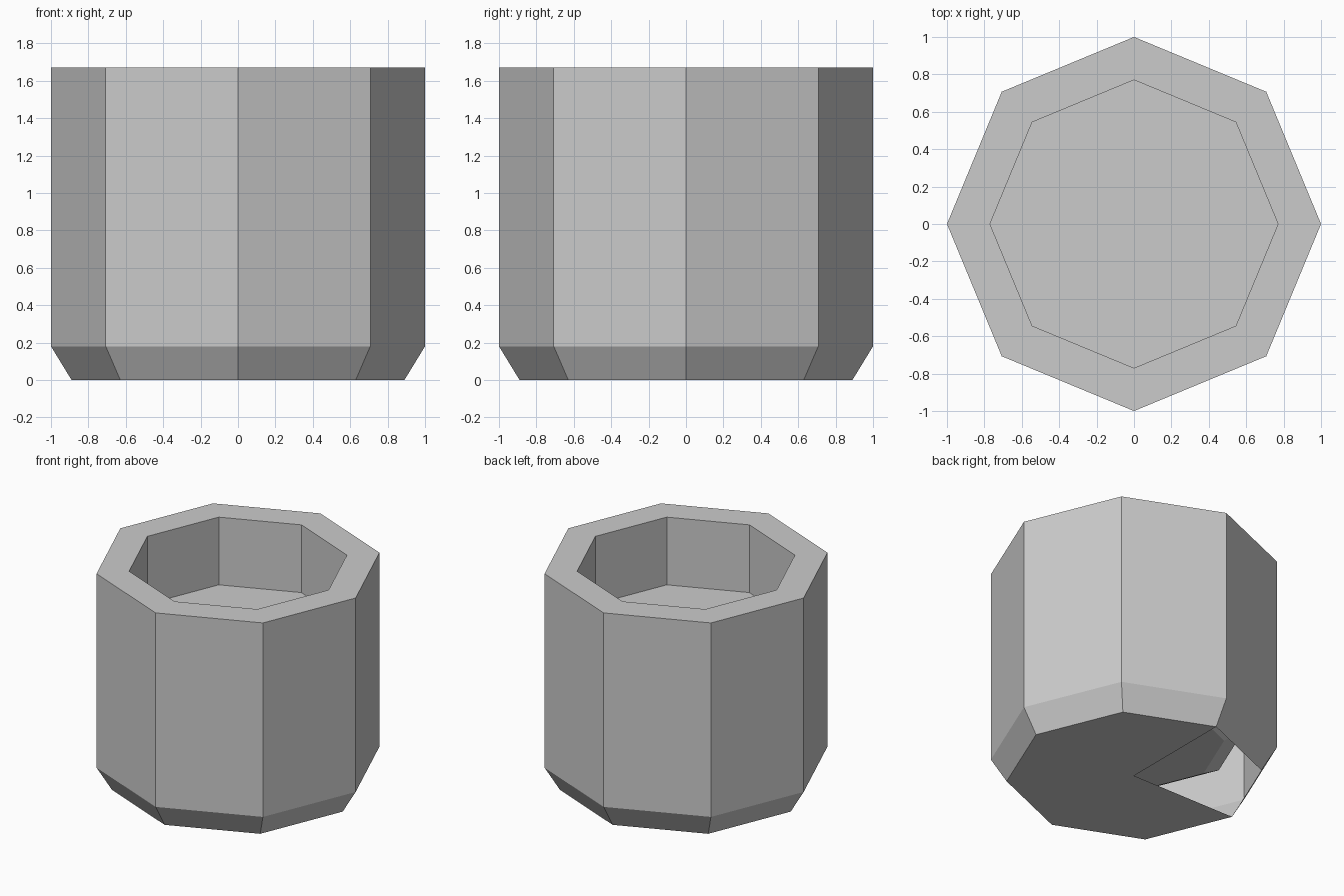
import bpy, bmesh
from math import cos, sin, pi

if "Cube" in bpy.data.objects:
    bpy.data.objects.remove(bpy.data.objects["Cube"])

SIDES = 8


def ring(bm, r, z):
    return [bm.verts.new((r * cos(2 * pi * i / SIDES), r * sin(2 * pi * i / SIDES), z))
            for i in range(SIDES)]


def finish(bm, name):
    me = bpy.data.meshes.new(name)
    bm.to_mesh(me)
    bm.free()
    ob = bpy.data.objects.new(name, me)
    bpy.context.collection.objects.link(ob)
    return ob


# Pot: one profile running from the base, up the outside, over the rim and down to the inner floor
bm = bmesh.new()
profile = [(0.89, 0), (1, 0.18), (1, 1.67), (0.77, 1.67), (0.77, 0.33), (0.63, 0.25)]
rings = [ring(bm, r, z) for r, z in profile]
for a, b in zip(rings, rings[1:]):
    for i in range(SIDES):
        j = (i + 1) % SIDES
        bm.faces.new((a[i], a[j], b[j], b[i]))
bm.faces.new(rings[-1])

# Base: quads around the centre, with the back-left one left open
centre = bm.verts.new((0, 0, 0))
base = rings[0]
for i in (0, 4, 6):
    bm.faces.new((centre, base[(i + 2) % SIDES], base[i + 1], base[i]))
finish(bm, "pot")

# Flat filling inside the pot
bm = bmesh.new()
bm.faces.new(ring(bm, 0.77, 1.15))
finish(bm, "pot_filling")
